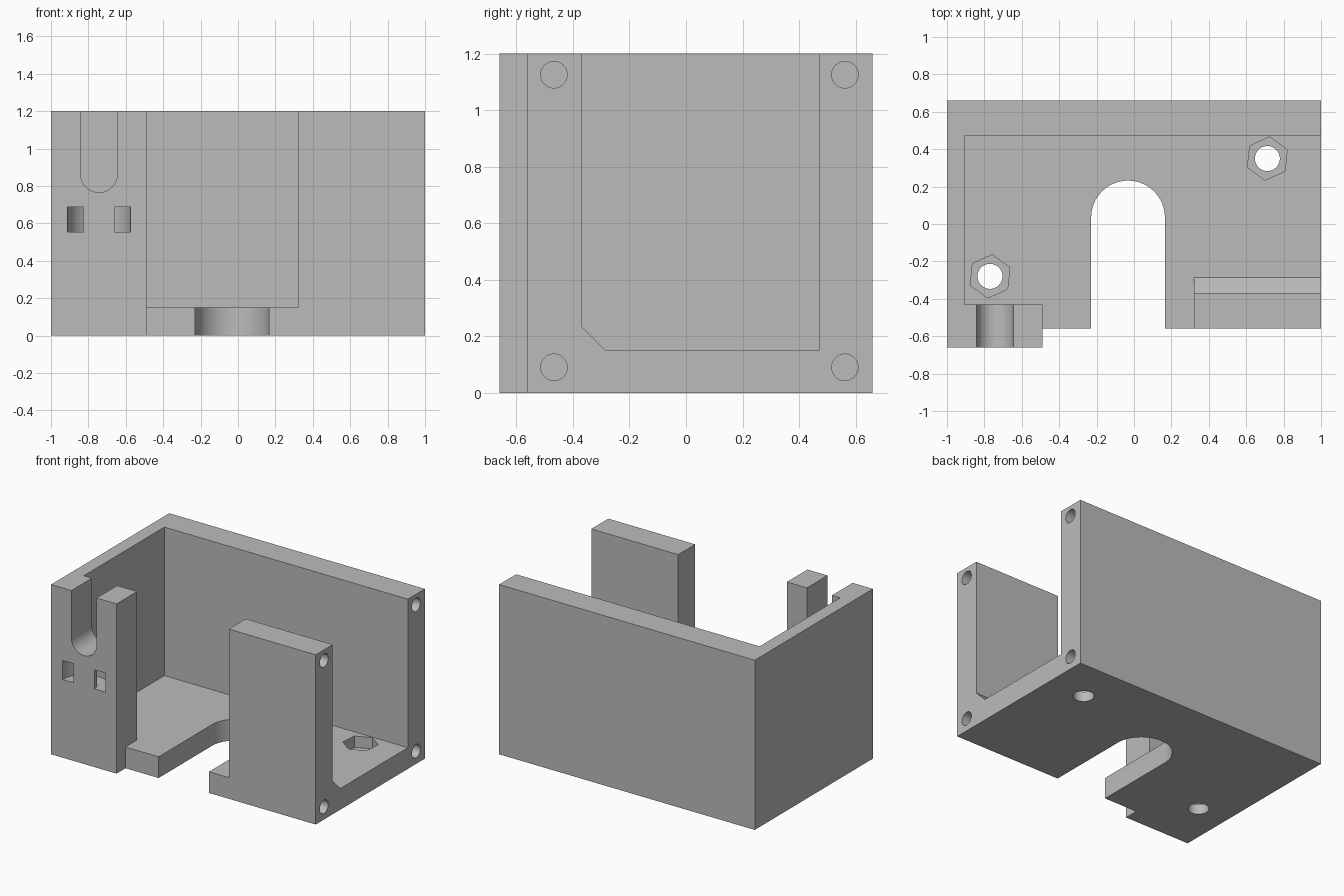
import bpy
import bmesh
from math import cos, sin, pi, radians
from mathutils import Vector

old = bpy.data.objects.get("Cube")
if old:
    bpy.data.objects.remove(old)

grey = bpy.data.materials.new("plain grey")
grey.use_nodes = True
grey.diffuse_color = (0.5, 0.5, 0.5, 1)
grey.node_tree.nodes["Principled BSDF"].inputs["Base Color"].default_value = (0.5, 0.5, 0.5, 1)


def prism(name, profile, axis, start, end):
    """Extrude a 2D profile along an axis; profile runs in the other two axes."""
    bm = bmesh.new()
    verts = []
    for a, b in profile:
        co = [a, b]
        co.insert("xyz".index(axis), start)
        verts.append(bm.verts.new(co))
    face = bm.faces.new(verts)
    moved = bmesh.ops.extrude_face_region(bm, geom=[face])["geom"]
    shift = Vector([end - start if c == axis else 0 for c in "xyz"])
    bmesh.ops.translate(bm, vec=shift, verts=[v for v in moved if isinstance(v, bmesh.types.BMVert)])
    bmesh.ops.recalc_face_normals(bm, faces=bm.faces)
    mesh = bpy.data.meshes.new(name)
    bm.to_mesh(mesh)
    bm.free()
    mesh.materials.append(grey)
    obj = bpy.data.objects.new(name, mesh)
    bpy.context.collection.objects.link(obj)
    return obj


def box(name, x0, x1, y0, y1, z0, z1):
    return prism(name, [(x0, y0), (x1, y0), (x1, y1), (x0, y1)], "z", z0, z1)


def arc(cx, cy, r, a0, a1, n):
    """Points from angle a0 to a1 in degrees, both ends included."""
    return [(cx + r * cos(radians(a0 + (a1 - a0) * i / n)),
             cy + r * sin(radians(a0 + (a1 - a0) * i / n))) for i in range(n + 1)]


def circle(cx, cy, r, n=32, turn=0):
    return arc(cx, cy, r, turn, turn + 360, n)[:-1]


def combine(target, tool, operation):
    """Apply a boolean with the tool and delete the tool."""
    mod = target.modifiers.new(tool.name, "BOOLEAN")
    mod.operation = operation
    mod.solver = "EXACT"
    mod.object = tool
    bpy.ops.object.select_all(action="DESELECT")
    bpy.context.view_layer.objects.active = target
    target.select_set(True)
    bpy.ops.object.modifier_apply(modifier=mod.name)
    bpy.data.objects.remove(tool)


def cut(target, tool):
    tool.hide_render = True
    combine(target, tool, "DIFFERENCE")


# Open tray: floor, back wall and side wall
housing = box("housing", -1, 1, -0.56, 0.66, 0, 1.2)
cut(housing, box("cavity", -0.905, 1.2, -0.8, 0.47, 0.15, 1.4))

# Front wall with a chamfered foot, and the front corner post
wall = [(-0.56, 0), (-0.37, 0), (-0.285, 0.15), (-0.37, 0.235), (-0.37, 1.2), (-0.56, 1.2)]
combine(housing, prism("front_wall", wall, "x", 0.32, 1), "UNION")
combine(housing, box("corner_post", -1, -0.488, -0.66, -0.43, 0, 1.2), "UNION")

# Round-ended slot in the floor
slot = arc(-0.032, 0.035, 0.197, 0, 180, 32) + [(-0.229, -0.8), (0.165, -0.8)]
cut(housing, prism("floor_slot", slot, "z", -0.1, 0.3))

# Round-bottomed cable slot through the post
slot = arc(-0.743, 0.864, 0.098, 180, 360, 32) + [(-0.645, 1.4), (-0.841, 1.4)]
cut(housing, prism("cable_slot", slot, "y", -0.8, -0.40))

# Curved tie channel through the post, opening twice on its front
ring = arc(-0.743, -0.66, 0.168, -20, 200, 36) + arc(-0.743, -0.66, 0.083, 200, -20, 36)
cut(housing, prism("tie_channel", ring, "z", 0.553, 0.687))

# Bolt holes with hexagonal nut pockets in the floor
for x, y in [(0.713, 0.35), (-0.77, -0.28)]:
    cut(housing, prism("bolt_hole", circle(x, y, 0.067), "z", -0.1, 0.3))
    cut(housing, prism("nut_pocket", circle(x, y, 0.116, 6, 24), "z", 0.07, 0.3))

# Blind screw holes in the open end
for y in (-0.467, 0.562):
    for z in (0.09, 1.125):
        cut(housing, prism("screw_hole", circle(y, z, 0.047), "x", 0.6, 1.2))

# Merge coplanar leftovers and keep edges crisp
bm = bmesh.new()
bm.from_mesh(housing.data)
bmesh.ops.remove_doubles(bm, verts=bm.verts, dist=0.0001)
bmesh.ops.dissolve_limit(bm, angle_limit=0.01, verts=bm.verts, edges=bm.edges)
bm.to_mesh(housing.data)
bm.free()
bpy.ops.object.select_all(action="DESELECT")
housing.select_set(True)
bpy.context.view_layer.objects.active = housing
bpy.ops.object.shade_smooth_by_angle(angle=radians(30))
